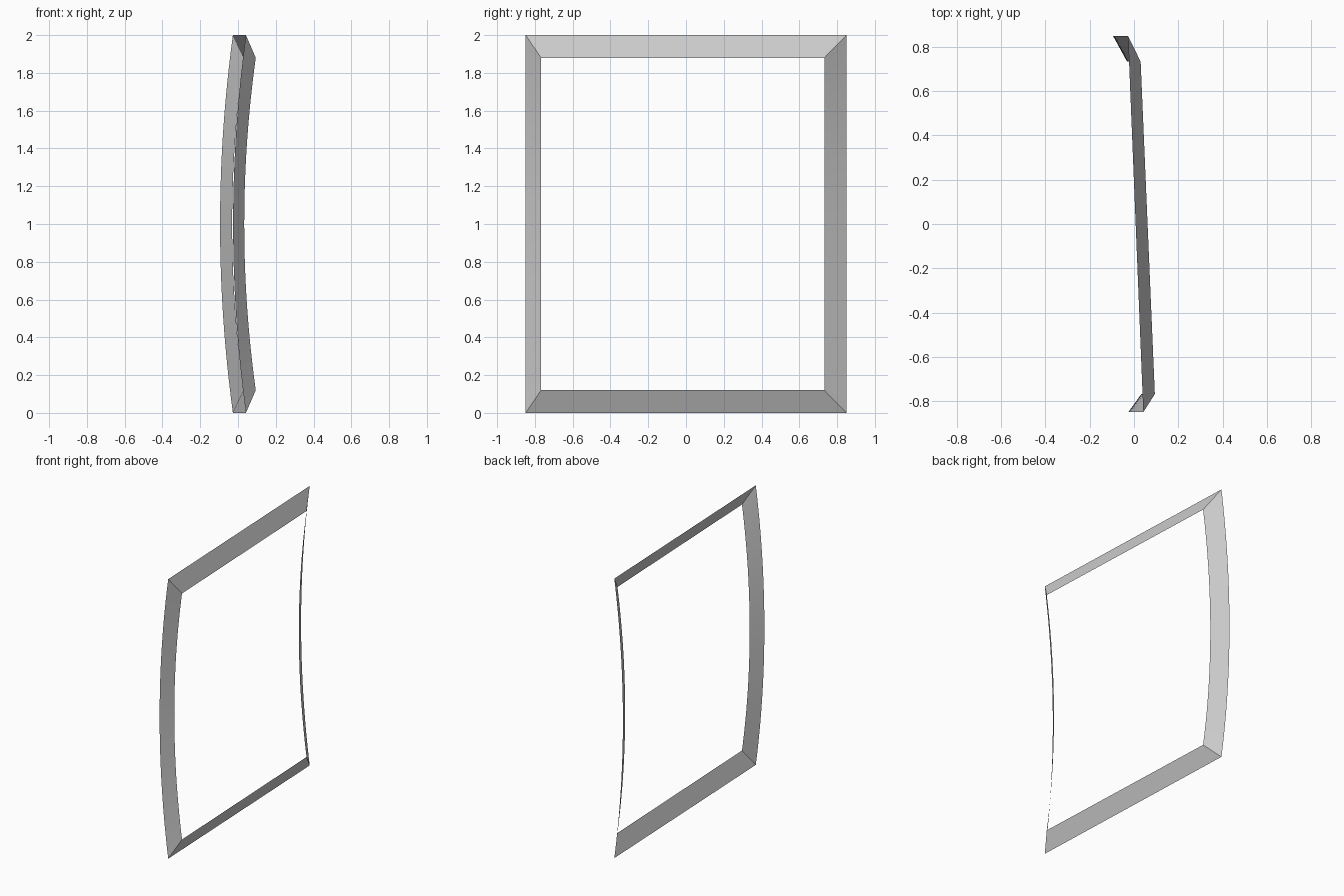
import bpy, bmesh, math

if "Cube" in bpy.data.objects:
    bpy.data.objects.remove(bpy.data.objects["Cube"])

SEG = 32

# Edge end point (x, y), end heights and bow depth towards -x at mid height
OUTER = {"front": (0.042, -0.849), "back": (-0.027, 0.849)}
INNER = {"front": (0.094, -0.767), "back": (0.030, 0.732)}


def edge_point(end, half, sag, t):
    # t runs -1..1 from bottom to top along a shallow arc
    return (end[0] - sag * (1 - t * t), end[1], 1 + half * t)


def outer(side, t):
    return edge_point(OUTER[side], 1.0, 0.068, t)


def inner(side, t):
    return edge_point(INNER[side], 0.88, 0.061, t)


def strip(name, pairs):
    # Sheet spanning a list of (outer, inner) point pairs, facing +x
    bm = bmesh.new()
    rows = [[bm.verts.new(p) for p in pair] for pair in pairs]
    for a, b in zip(rows, rows[1:]):
        bm.faces.new((a[0], a[1], b[1], b[0]))
    bm.normal_update()
    for f in bm.faces:
        if f.normal.x < 0:
            f.normal_flip()
    mesh = bpy.data.meshes.new(name)
    bm.to_mesh(mesh)
    bm.free()
    ob = bpy.data.objects.new(name, mesh)
    bpy.context.collection.objects.link(ob)
    ob.select_set(True)
    bpy.context.view_layer.objects.active = ob


# Curved upright strips
for side in ("front", "back"):
    ts = [2 * i / SEG - 1 for i in range(SEG + 1)]
    strip(side + "_upright_trim", [(outer(side, t), inner(side, t)) for t in ts])

# Straight mitred top and bottom strips
for name, t in (("top_trim", 1), ("bottom_trim", -1)):
    strip(name, [(outer(s, t), inner(s, t)) for s in ("front", "back")])

bpy.ops.object.shade_smooth_by_angle(angle=math.radians(30))
